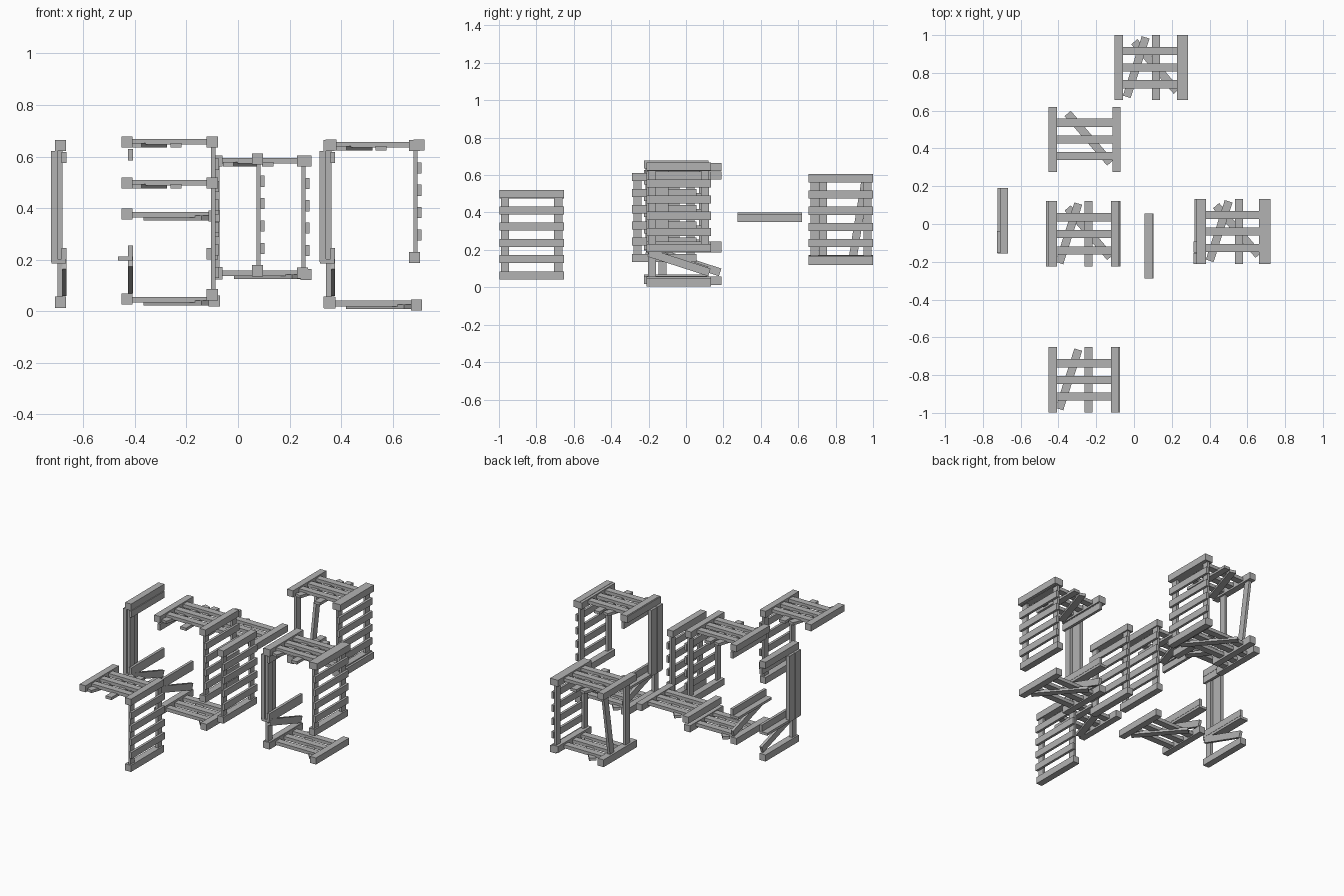
import bpy
from mathutils import Vector, Matrix

if "Cube" in bpy.data.objects:
    bpy.data.objects.remove(bpy.data.objects["Cube"])

mat = bpy.data.materials.new("weathered_gray")
mat.diffuse_color = (0.45, 0.45, 0.45, 1)
mat.use_nodes = True
mat.node_tree.nodes["Principled BSDF"].inputs["Base Color"].default_value = mat.diffuse_color

W = 0.043      # beam and plank width
T = 0.018      # plank thickness
L = 0.345      # module length along y


class Part:
    """Collects wooden boards into one mesh object."""

    def __init__(self, name):
        self.name, self.v, self.f = name, [], []

    def board(self, center, size, rot=None):
        rot = rot or Matrix.Identity(3)
        n = len(self.v)
        for i in (-1, 1):
            for j in (-1, 1):
                for k in (-1, 1):
                    off = Vector((i * size[0], j * size[1], k * size[2])) / 2
                    self.v.append(Vector(center) + rot @ off)
        for q in ((0, 1, 3, 2), (4, 6, 7, 5), (0, 4, 5, 1),
                  (2, 3, 7, 6), (0, 2, 6, 4), (1, 5, 7, 3)):
            self.f.append([n + i for i in q])

    def brace(self, a, b, normal):
        """Slanted plank from a to b whose flat side faces the normal."""
        a, b, nrm = Vector(a), Vector(b), Vector(normal)
        d = (b - a).normalized()
        side = nrm.cross(d)
        rot = Matrix((d, side, nrm)).transposed()
        self.board((a + b) / 2, ((b - a).length, W, T), rot)

    def done(self):
        me = bpy.data.meshes.new(self.name)
        me.from_pydata(self.v, [], self.f)
        me.materials.append(mat)
        bpy.context.collection.objects.link(bpy.data.objects.new(self.name, me))


def platform(name, x0, x1, y, z, floor):
    """Two end rails, three slats and bracing underneath."""
    p = Part(name)
    drop = 0.008 if floor else 0
    cx = (x0 + x1) / 2
    p.board((x0, y, z), (W, L, W))
    p.board((x1, y, z - drop), (W, L, W))
    for k in (-1, 0, 1):
        p.board((cx, y + k * 0.088, z + 0.001 - drop / 2), (x1 - x0 - W + 0.004, W, 0.022))
    zb = z - 0.016
    if floor:
        p.brace((cx - 0.09, y + 0.137, zb), (cx + 0.135, y - 0.125, zb), (0, 0, 1))
    else:
        p.board((cx + 0.024, y, z - 0.013), (W, L, T))
        p.brace((cx - 0.13, y - 0.155, zb + 0.003), (cx - 0.03, y + 0.16, zb + 0.003), (0, 0, 1))
    p.done()


def ladder_wall(name, x, y, ztop):
    """Slatted wall: end rails, two posts and four outer slats."""
    p = Part(name)
    h = 0.434
    for z in (ztop, ztop - h):
        p.board((x, y, z), (W, L, W))
    for s in (-1, 1):
        p.board((x + 0.004, y + s * 0.142, ztop - h / 2), (0.016, W, h - W))
    for k in range(1, 5):
        p.board((x + 0.019, y, ztop - h * k / 5), (0.016, L, W))
    p.done()


def window_wall(name, x, y, zb, frame=True):
    """Window bars, sill and low brace, with optional frame and shutter."""
    p = Part(name)
    xb = x + 0.014
    p.board((xb, y, zb + 0.562), (T, L, W))
    p.board((xb, y, zb + 0.189), (T, L, W))
    p.board((x - 0.006, y, zb + 0.159), (0.056, L, 0.016))
    p.brace((xb, y - 0.16, zb + 0.15), (xb, y + 0.165, zb + 0.045), (1, 0, 0))
    if frame:
        for z in (zb, zb + 0.608):
            p.board((x, y, z), (W, L, W))
        p.board((x - 0.001, y - 0.142, zb + 0.304), (0.02, W, 0.57))
        for k in (0, 1):
            p.board((x - 0.024, y - 0.1425 + k * 0.06, zb + 0.372), (0.026, 0.058, 0.43))
    p.done()


def door_wall(name, x, y, z0, z1):
    """Open wall with an upright post and a leaning post."""
    p = Part(name)
    for z in (z0, z1):
        p.board((x, y, z), (W, L, W))
    p.board((x, y - 0.095, (z0 + z1) / 2), (T, W, z1 - z0 - W))
    p.brace((x, y + 0.065, z0 + 0.02), (x, y + 0.13, z1 - 0.02), (1, 0, 0))
    p.done()


# Front shelter
platform("front_roof", -0.43, -0.1, -0.825, 0.498, False)
ladder_wall("front_slat_wall", -0.1, -0.825, 0.498)

# Middle shelter
platform("middle_roof", -0.43, -0.1, -0.052, 0.657, False)
platform("middle_floor", -0.43, -0.092, -0.052, 0.048, True)
ladder_wall("middle_slat_wall", -0.1, -0.052, 0.657)
window_wall("middle_window_wall", -0.431, -0.052, 0.045, frame=False)

# Back shelter
platform("back_roof", -0.081, 0.264, 0.828, 0.583, False)
platform("back_floor", -0.081, 0.264, 0.828, 0.15, True)
ladder_wall("back_slat_wall", 0.25, 0.828, 0.583)
door_wall("back_door_wall", -0.081, 0.828, 0.145, 0.583)

# Right shelter
platform("right_roof", 0.36, 0.702, -0.04, 0.645, False)
platform("right_floor", 0.356, 0.693, -0.04, 0.033, True)
ladder_wall("right_slat_wall", 0.684, -0.04, 0.643)
window_wall("right_window_wall", 0.353, -0.04, 0.035)

# Loose pieces
platform("loose_floor", -0.43, -0.092, 0.448, 0.378, True)
window_wall("loose_window_wall", -0.689, 0.0175, 0.035)
ladder_wall("loose_slat_wall", 0.076, -0.117, 0.591)
